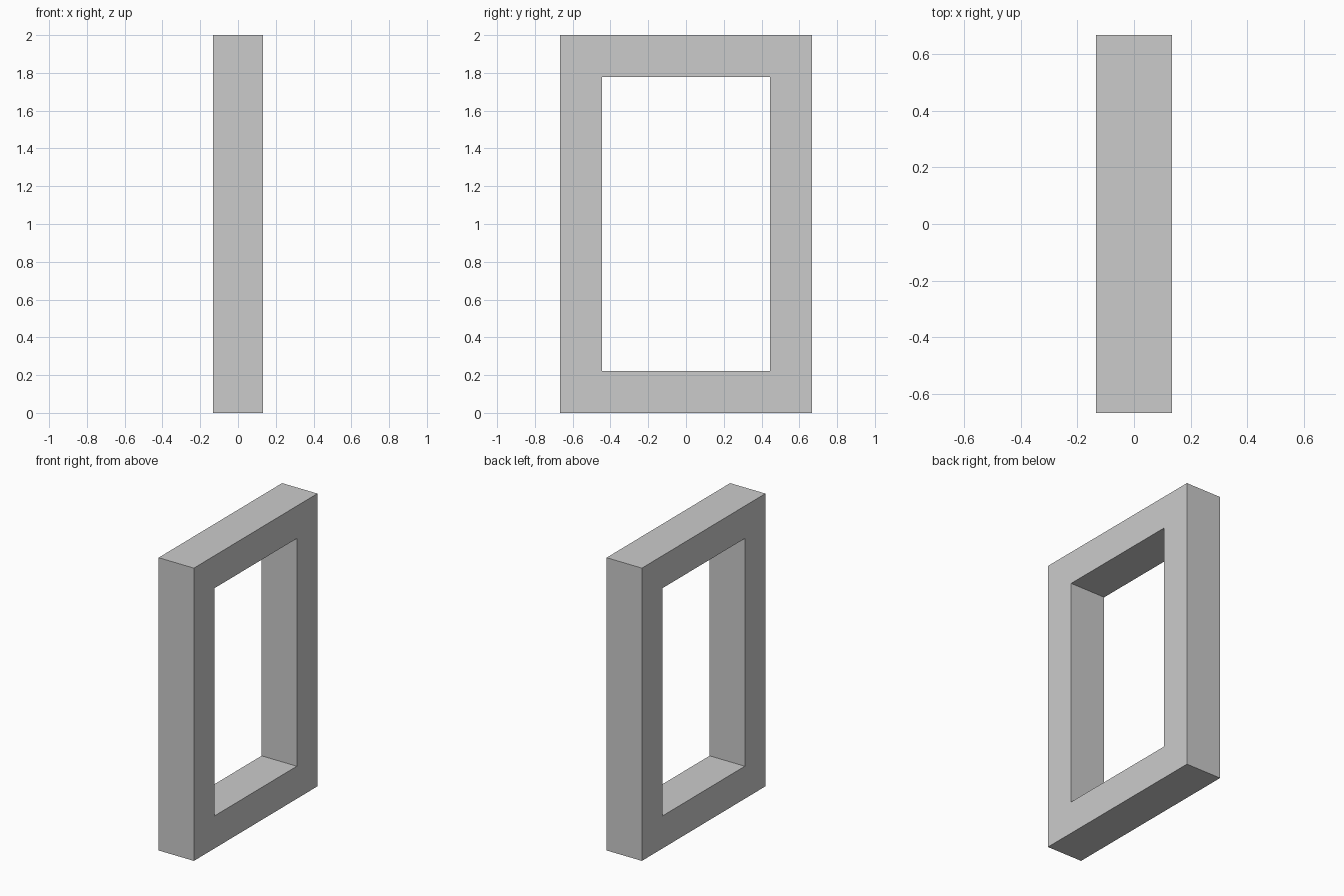
import bpy, bmesh

if "Cube" in bpy.data.objects:
    bpy.data.objects.remove(bpy.data.objects["Cube"])

HEIGHT, WIDTH, DEPTH = 2.0, 4 / 3, 0.8 / 3   # z, y, x sizes
BORDER = 2 / 9                               # width of the frame members


def rect(bm, inset):
    """Rectangle of vertices in the back plane, inset from the outline."""
    y = WIDTH / 2 - inset
    z0, z1 = inset, HEIGHT - inset
    return [bm.verts.new((-DEPTH / 2, a, b))
            for a, b in ((-y, z0), (y, z0), (y, z1), (-y, z1))]


# Rectangular frame: a flat ring of four faces, extruded along x
bm = bmesh.new()
outer, inner = rect(bm, 0), rect(bm, BORDER)
for i in range(4):
    j = (i + 1) % 4
    bm.faces.new((outer[i], outer[j], inner[j], inner[i]))
ring = bmesh.ops.extrude_face_region(bm, geom=bm.faces[:], use_keep_orig=True)
moved = [g for g in ring["geom"] if isinstance(g, bmesh.types.BMVert)]
bmesh.ops.translate(bm, verts=moved, vec=(DEPTH, 0, 0))
bmesh.ops.recalc_face_normals(bm, faces=bm.faces[:])

mesh = bpy.data.meshes.new("rectangular_frame")
bm.to_mesh(mesh)
bm.free()
frame = bpy.data.objects.new("rectangular_frame", mesh)
bpy.context.collection.objects.link(frame)
